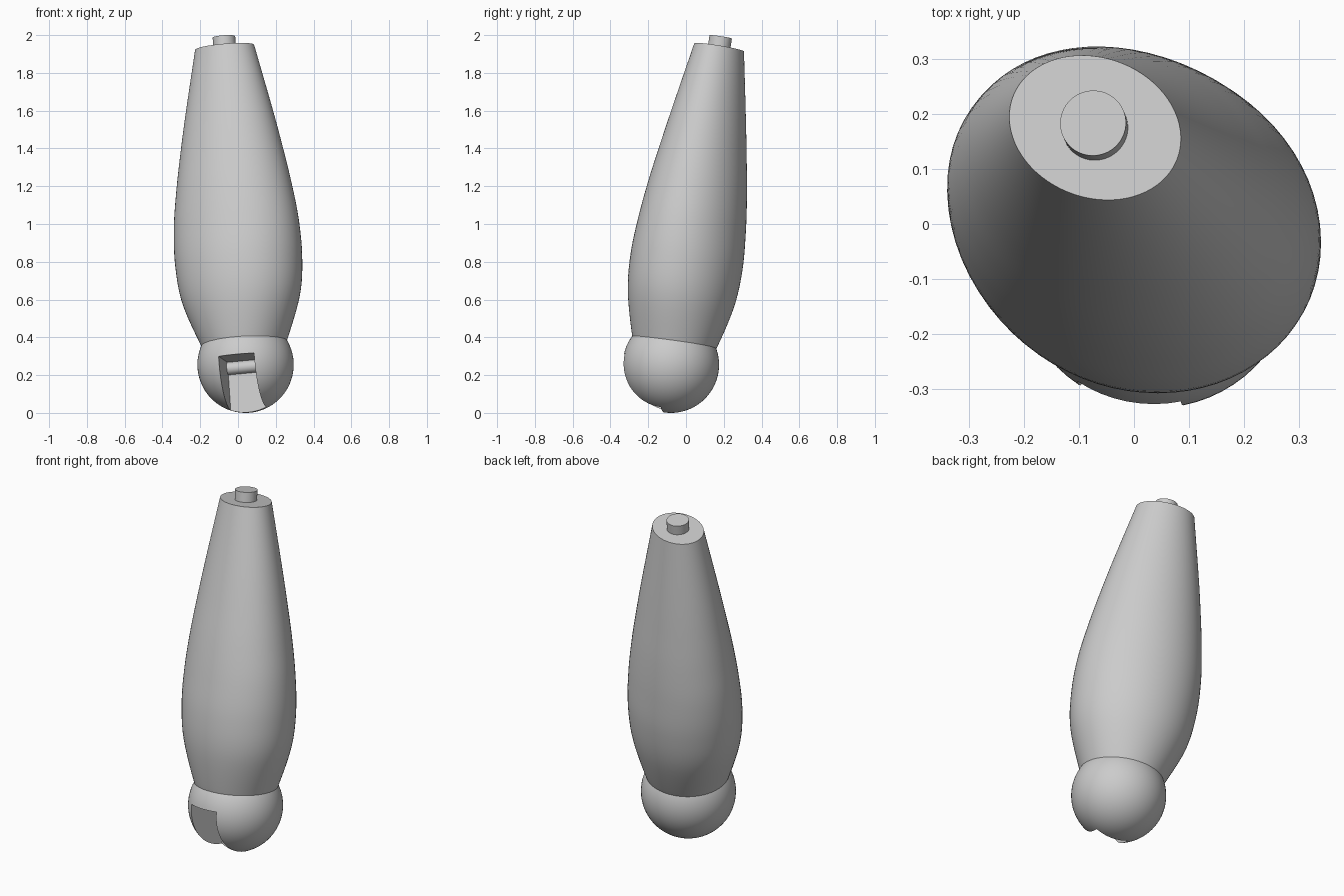
import bpy, bmesh, math
from mathutils import Matrix, Vector

if bpy.data.objects.get("Cube"):
    bpy.data.objects.remove(bpy.data.objects["Cube"])

# One plain grey for everything
grey = bpy.data.materials.new("plain_grey")
grey.use_nodes = True
COLOUR = (0.6, 0.6, 0.6, 1)
grey.diffuse_color = COLOUR
grey.node_tree.nodes["Principled BSDF"].inputs["Base Color"].default_value = COLOUR

# Leaning frame centred on the ball: Z runs up the limb, -Y looks out of the slot
BALL_R = 0.255
z_axis = Vector((-0.066, 0.152, 1)).normalized()
y_axis = Vector((0.19, 0.98, 0))
y_axis = (y_axis - z_axis * y_axis.dot(z_axis)).normalized()
x_axis = y_axis.cross(z_axis)
FRAME = Matrix.Translation((0.04, -0.08, BALL_R)) @ Matrix((x_axis, y_axis, z_axis)).transposed().to_4x4()


def finish(name, bm):
    """Turn a bmesh in the leaning frame into a smooth, coloured object."""
    bmesh.ops.recalc_face_normals(bm, faces=bm.faces)
    mesh = bpy.data.meshes.new(name)
    bm.transform(FRAME)
    bm.to_mesh(mesh)
    bm.free()
    mesh.materials.append(grey)
    obj = bpy.data.objects.new(name, mesh)
    bpy.context.collection.objects.link(obj)
    return obj


def smooth(obj):
    bpy.ops.object.select_all(action="DESELECT")
    obj.select_set(True)
    bpy.context.view_layer.objects.active = obj
    bpy.ops.object.shade_smooth_by_angle(angle=math.radians(30))


def cylinder(name, radius, length, matrix):
    bm = bmesh.new()
    bmesh.ops.create_cone(bm, cap_ends=True, segments=48, radius1=radius,
                          radius2=radius, depth=length, matrix=matrix)
    obj = finish(name, bm)
    smooth(obj)
    return obj


def catmull(p0, p1, p2, p3, t):
    return 0.5 * (2 * p1 + (p2 - p0) * t + (2 * p0 - 5 * p1 + 4 * p2 - p3) * t * t
                  + (3 * p1 - p0 - 3 * p2 + p3) * t ** 3)


# Limb body: lofted ellipses (height, long radius, short radius)
stations = [Vector(s) for s in (
    (0.05, 0.195, 0.19), (0.118, 0.229, 0.224), (0.35, 0.317, 0.278),
    (0.552, 0.344, 0.291), (0.755, 0.340, 0.277), (0.958, 0.313, 0.253),
    (1.16, 0.277, 0.221), (1.363, 0.236, 0.187), (1.703, 0.161, 0.128))]
padded = [2 * stations[0] - stations[1]] + stations + [2 * stations[-1] - stations[-2]]
STEPS, SIDES = 6, 72
profile = [catmull(*padded[i:i + 4], k / STEPS)
           for i in range(len(stations) - 1) for k in range(STEPS)] + [stations[-1]]
turn = Matrix.Rotation(math.radians(-11), 3, "Z")
bm = bmesh.new()
rings = []
for h, a, b in profile:
    angles = [math.tau * j / SIDES for j in range(SIDES)]
    rings.append([bm.verts.new(turn @ Vector((a * math.cos(t), b * math.sin(t), h))) for t in angles])
for low, high in zip(rings, rings[1:]):
    for j in range(SIDES):
        n = (j + 1) % SIDES
        bm.faces.new((low[j], low[n], high[n], high[j]))
bm.faces.new(rings[0][::-1])
bm.faces.new(rings[-1])
smooth(finish("limb_body", bm))

# Ball joint with a slot cut from its centre out to the front and bottom
bm = bmesh.new()
bmesh.ops.create_uvsphere(bm, u_segments=64, v_segments=40, radius=BALL_R)
ball = finish("ball_joint", bm)

SLOT_HALF, SLOT_TOP, REACH = 0.096, 0.022, 0.4
bm = bmesh.new()
bmesh.ops.create_cube(bm, size=1, matrix=Matrix.Translation((0, -REACH / 2, (SLOT_TOP - REACH) / 2))
                      @ Matrix.Diagonal((2 * SLOT_HALF, REACH, SLOT_TOP + REACH, 1)))
cutter = finish("slot_cutter", bm)
cutter.hide_render = True
cut = ball.modifiers.new("slot", "BOOLEAN")
cut.operation = "DIFFERENCE"
cut.solver = "EXACT"
cut.object = cutter
bpy.context.view_layer.objects.active = ball
bpy.ops.object.modifier_apply(modifier=cut.name)
bpy.data.objects.remove(cutter)
smooth(ball)

# Hinge pin across the slot, and the peg on top of the limb
cylinder("hinge_pin", 0.034, 2 * SLOT_HALF + 0.02,
         Matrix.Translation((0, 0, -0.012)) @ Matrix.Rotation(math.pi / 2, 4, "Y"))
cylinder("top_peg", 0.06, 0.1, Matrix.Translation((0, 0, 1.709)))
